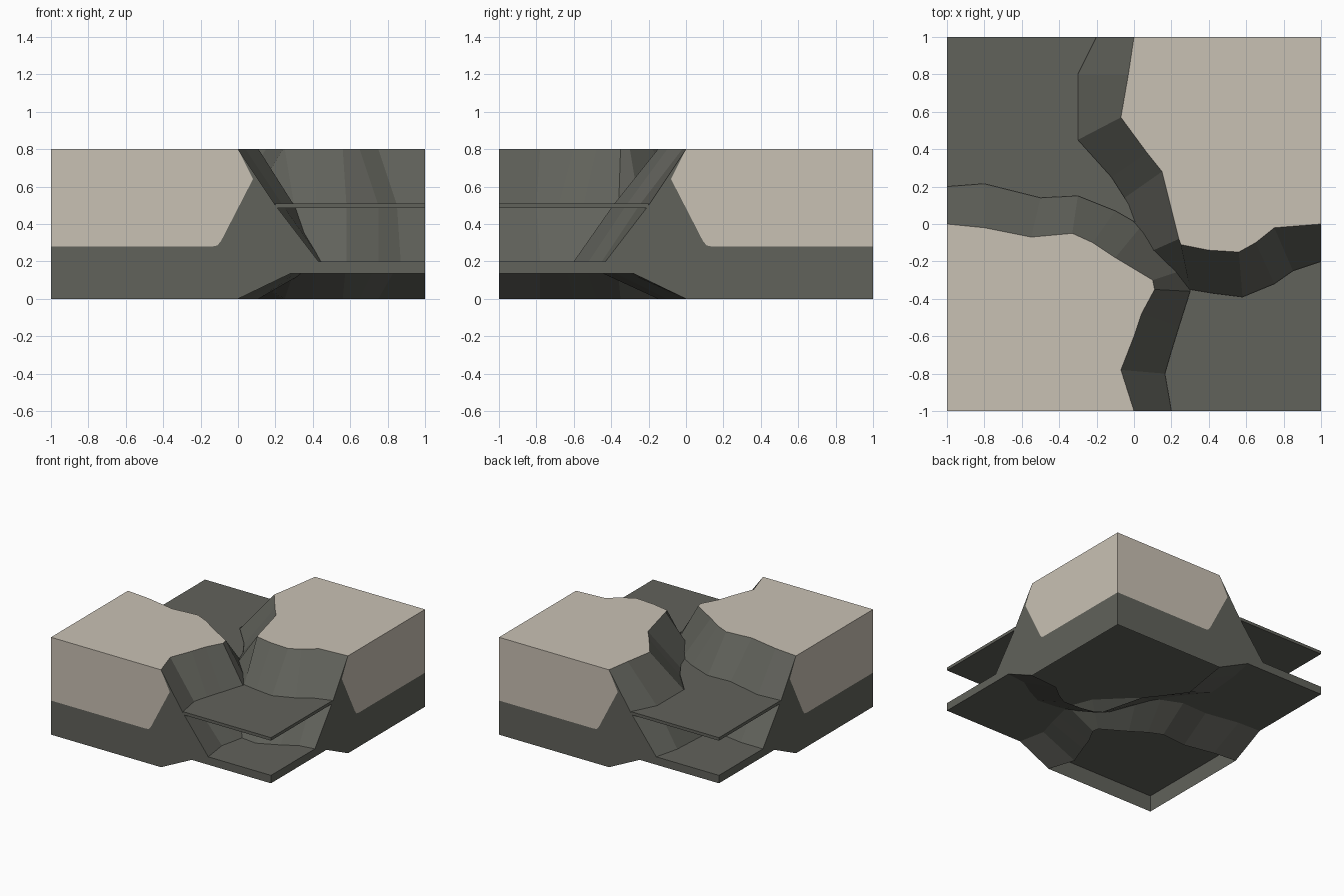
import bpy

if "Cube" in bpy.data.objects:
    bpy.data.objects.remove(bpy.data.objects["Cube"])

Z_TOP, Z_LEDGE, Z_FLOOR, Z_UNDER = 0.8, 0.5, 0.2, 0.135


def material(name, rgb):
    m = bpy.data.materials.new(name)
    lin = [((c / 255 + 0.055) / 1.055) ** 2.4 for c in rgb]
    m.diffuse_color = (*lin, 1)
    m.use_nodes = True
    m.node_tree.nodes["Principled BSDF"].inputs["Base Color"].default_value = m.diffuse_color
    return m


rock = material("dark rock", (97, 98, 91))
cap = material("pale stone", (201, 193, 180))


def make(name, faces, mats):
    """faces: list of (points, material index)"""
    verts, polys, index = [], [], {}
    for pts, _ in faces:
        poly = []
        for p in pts:
            key = tuple(round(c, 4) for c in p)
            if key not in index:
                index[key] = len(verts)
                verts.append(key)
            poly.append(index[key])
        polys.append(poly)
    me = bpy.data.meshes.new(name)
    me.from_pydata(verts, [], polys)
    for m in mats:
        me.materials.append(m)
    for f, (_, mi) in zip(me.polygons, faces):
        f.material_index = mi
    ob = bpy.data.objects.new(name, me)
    bpy.context.collection.objects.link(ob)
    return ob


# Cliff lines: top edge, ledge line, foot line for each high block
FRONT_LEFT = (
    [(0, -1), (-.07, -.78), (0, -.6), (.04, -.48), (.11, -.35), (.1, -.3),
     (-.1, -.18), (-.22, -.1), (-.33, -.05), (-.55, -.07), (-.8, -.02), (-1, 0)],
    [(.2, -1), (.165, -.8), (.2, -.68), (.24, -.55), (.3, -.36), (.25, -.25),
     (.04, -.01), (-.1, .07), (-.3, .15), (-.5, .14), (-.8, .215), (-1, .2)],
    [(.43, -1), (.4, -.78), (.43, -.65), (.45, -.55), (.47, -.37), (.36, -.1),
     (.1, .2), (-.08, .3), (-.27, .38), (-.5, .38), (-.8, .43), (-1, .43)])
BACK_RIGHT = (
    [(0, 1), (-.03, .8), (-.07, .57), (.07, .38), (.15, .28), (.24, -.08),
     (.25, -.11), (.4, -.14), (.56, -.15), (.65, -.1), (.75, -.02), (1, 0)],
    [(-.2, 1), (-.3, .8), (-.3, .45), (-.12, .25), (-.05, .14), (.06, -.16),
     (.3, -.35), (.42, -.37), (.58, -.39), (.75, -.32), (.85, -.25), (1, -.2)],
    [(-.43, 1), (-.48, .8), (-.5, .45), (-.3, .2), (-.2, 0), (-.1, -.25),
     (.32, -.55), (.42, -.58), (.58, -.6), (.75, -.52), (.87, -.45), (1, -.43)])

# Cut faces on the tile's outer sides, as (along, height)
ROCK_SIDE = [(-1, 0), (0, 0), (.28, Z_UNDER), (1, Z_UNDER), (1, Z_FLOOR),
             (.43, Z_FLOOR), (.2, Z_LEDGE), (0, Z_TOP), (.08, .64),
             (-.09, .31), (-.11, .285), (-.135, .28), (-1, .28)]
CAP_SIDE = [(-1, .28), (-.135, .28), (-.11, .285), (-.09, .31), (.08, .64),
            (0, Z_TOP), (-1, Z_TOP)]


def at(pts, z):
    return [(x, y, z) for x, y in pts]


def strip(a, b):
    return [([a[i], b[i], b[i + 1], a[i + 1]], 0) for i in range(len(a) - 1)]


def block(name, lines, s):
    """s = 1 for the front left block, -1 for the one turned half round"""
    top, ledge, foot = lines
    faces = strip(at(top, Z_TOP), at(ledge, Z_LEDGE))
    faces += strip(at(ledge, Z_LEDGE), at(foot, Z_FLOOR))
    # sloping underside, from the base rim up to the slab
    k = .28 / .43
    under = [(p[0] + (f[0] - p[0]) * k, p[1] + (f[1] - p[1]) * k)
             for p, f in zip(top, foot)]
    faces += strip(at(under, Z_UNDER), at(top, 0))
    # pale flat top
    faces.append((at(top + [(-s, -s)], Z_TOP), 1))
    # two outer sides
    for profile, mi in ((ROCK_SIDE, 0), (CAP_SIDE, 1)):
        faces.append(([(s * t, -s, z) for t, z in profile], mi))
        faces.append(([(-s, s * t, z) for t, z in reversed(profile)], mi))
    make(name, faces, [rock, cap])


block("front_left_cliff", FRONT_LEFT, 1)
block("back_right_cliff", BACK_RIGHT, -1)

# Base slab: floor and underside (its edges belong to the side faces)
square = [(-1, -1), (1, -1), (1, 1), (-1, 1)]
make("base_slab", [(at(square, Z_FLOOR), 0),
                   (at(square[::-1], Z_UNDER), 0)], [rock])


# Thin ledges over the two low quarters
def ledge_plate(name, outline, z0=.485, z1=.51):
    n = len(outline)
    lo, hi = at(outline, z0), at(outline, z1)
    faces = [(hi, 0), (lo[::-1], 0)]
    faces += [([lo[i], lo[(i + 1) % n], hi[(i + 1) % n], hi[i]], 0) for i in range(n)]
    make(name, faces, [rock])


a, b = FRONT_LEFT[1], BACK_RIGHT[1]
ledge_plate("front_right_ledge", [(1, -1)] + b[6:][::-1] + a[:5][::-1])
ledge_plate("back_left_ledge", [(-1, 1)] + a[6:][::-1] + b[:5][::-1])
